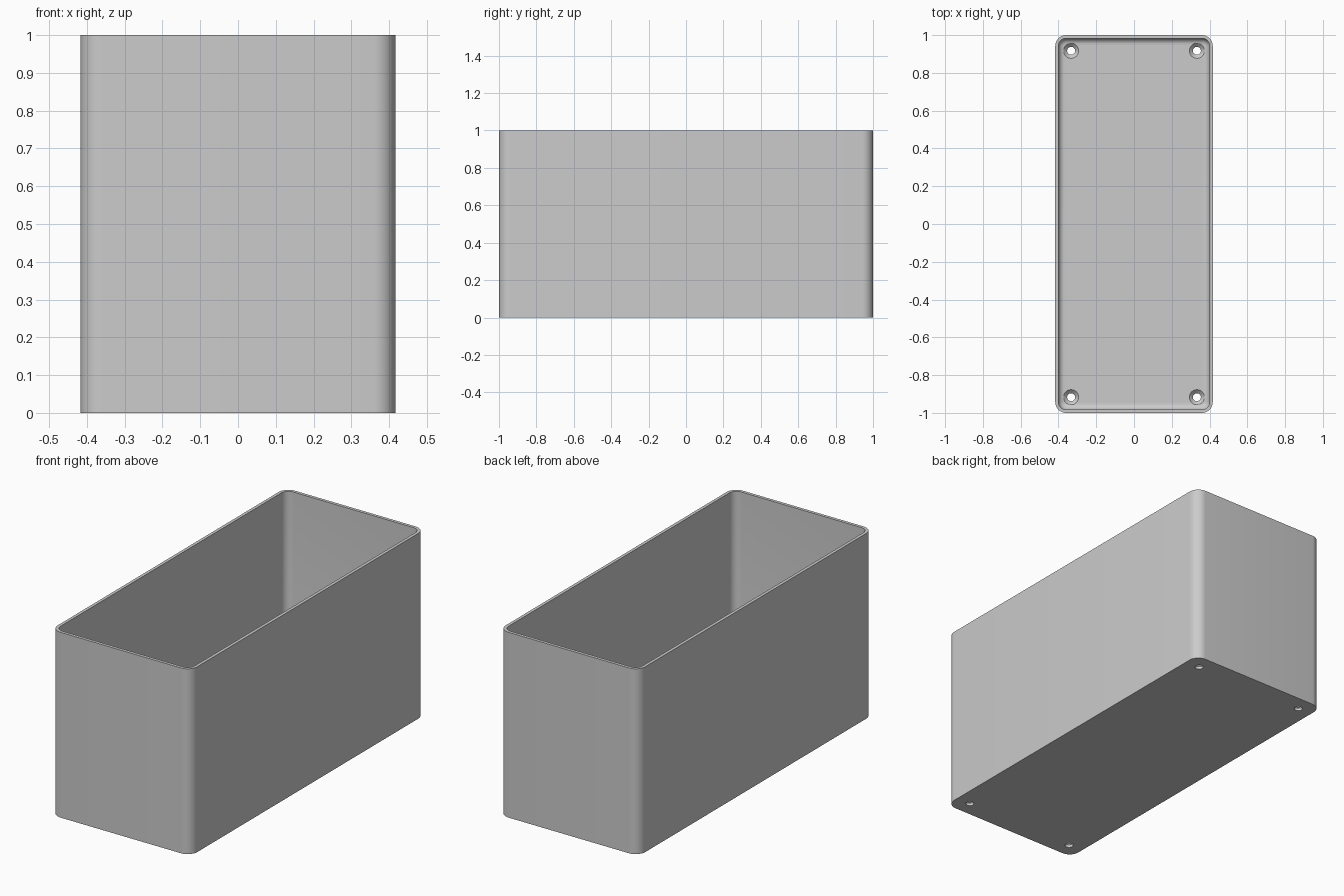
import bpy
import bmesh
from math import cos, sin, pi

if "Cube" in bpy.data.objects:
    bpy.data.objects.remove(bpy.data.objects["Cube"], do_unlink=True)

HALF_X, HALF_Y, HEIGHT = 0.417, 1.0, 1.0
CORNER, WALL, FLOOR, FILLET = 0.058, 0.017, 0.033, 0.033
CORNER_STEPS, FILLET_STEPS = 10, 6

grey = bpy.data.materials.new("grey_plastic")
grey.use_nodes = True
colour = (0.6, 0.6, 0.6, 1)
grey.diffuse_color = colour
grey.node_tree.nodes["Principled BSDF"].inputs["Base Color"].default_value = colour


def rounded_ring(bm, inset, z):
    """Rounded rectangle of vertices, drawn in from the outer wall."""
    radius = max(CORNER - inset, 0.006)
    cx, cy = HALF_X - inset - radius, HALF_Y - inset - radius
    ring = []
    for quarter, (sx, sy) in enumerate([(1, 1), (-1, 1), (-1, -1), (1, -1)]):
        for i in range(CORNER_STEPS + 1):
            a = (quarter + i / CORNER_STEPS) * pi / 2
            ring.append(bm.verts.new((sx * cx + radius * cos(a), sy * cy + radius * sin(a), z)))
    return ring


def bridge(bm, rings):
    for low, high in zip(rings, rings[1:]):
        n = len(low)
        for i in range(n):
            j = (i + 1) % n
            bm.faces.new((low[i], low[j], high[j], high[i]))


def finish(bm, name):
    bmesh.ops.recalc_face_normals(bm, faces=bm.faces[:])
    mesh = bpy.data.meshes.new(name)
    bm.to_mesh(mesh)
    bm.free()
    mesh.materials.append(grey)
    obj = bpy.data.objects.new(name, mesh)
    bpy.context.collection.objects.link(obj)
    return obj


# Open box: outer wall, rim, inner wall, fillet down to the floor
bm = bmesh.new()
levels = [(0, 0), (0, HEIGHT), (WALL, HEIGHT)]
for i in range(FILLET_STEPS + 1):
    a = i / FILLET_STEPS * pi / 2
    levels.append((WALL + FILLET * (1 - cos(a)), FLOOR + FILLET * (1 - sin(a))))
rings = [rounded_ring(bm, inset, z) for inset, z in levels]
bridge(bm, rings)
bm.faces.new(rings[0])
bm.faces.new(rings[-1])
box = finish(bm, "open_box")

# Cutter for the four countersunk screw holes
bm = bmesh.new()
profile = [(0.021, -0.05), (0.021, FLOOR * 0.45), (0.04, FLOOR), (0.04, FLOOR + 0.04)]
for sx in (-1, 1):
    for sy in (-1, 1):
        circles = [[bm.verts.new((sx * 0.333 + r * cos(k * pi / 16),
                                  sy * 0.917 + r * sin(k * pi / 16), z))
                    for k in range(32)] for r, z in profile]
        bridge(bm, circles)
        bm.faces.new(circles[0])
        bm.faces.new(circles[-1])
cutter = finish(bm, "screw_hole_cutter")
cutter.hide_render = True

# Cut the holes, then smooth the rounded corners
bpy.context.view_layer.objects.active = box
box.select_set(True)
cut = box.modifiers.new("screw_holes", "BOOLEAN")
cut.operation = "DIFFERENCE"
cut.solver = "EXACT"
cut.object = cutter
bpy.ops.object.modifier_apply(modifier=cut.name)
bpy.data.objects.remove(cutter, do_unlink=True)
bpy.ops.object.shade_smooth_by_angle(angle=pi / 6)
